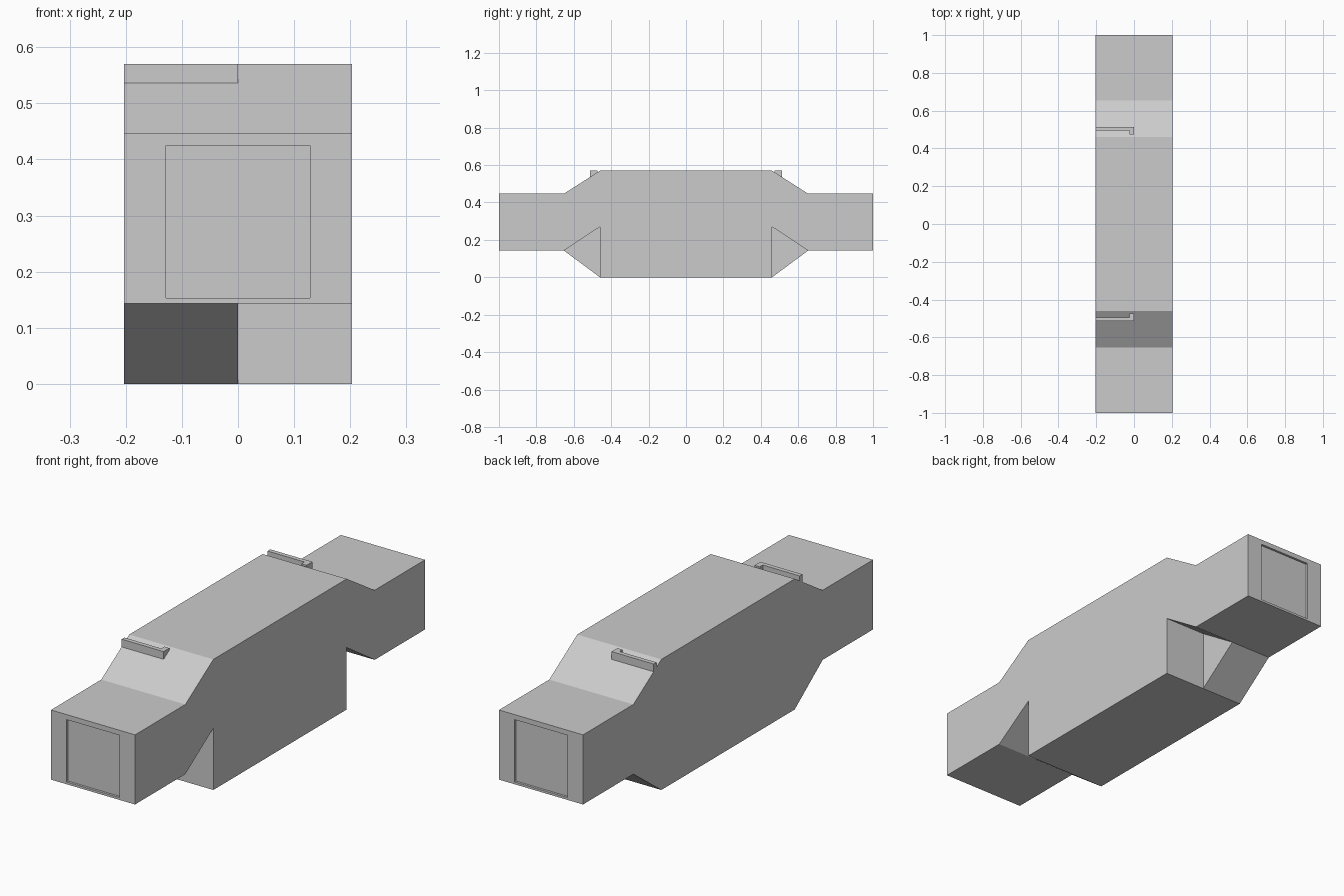
import bpy, bmesh

if "Cube" in bpy.data.objects:
    bpy.data.objects.remove(bpy.data.objects["Cube"])

W = 0.203                                  # half width
Y_IN, Y_OUT = 0.46, 0.653                  # slope start / end
TOP, END_TOP, END_BOT = 0.57, 0.447, 0.143


def slope_z(y):
    return TOP + (y - Y_IN) * (END_TOP - TOP) / (Y_OUT - Y_IN)


def prism(name, profile, x0, x1):
    """Extrude a side profile of (y, z) points from x0 to x1."""
    bm = bmesh.new()
    face = bm.faces.new([bm.verts.new((x0, y, z)) for y, z in profile])
    ext = bmesh.ops.extrude_face_region(bm, geom=[face])
    verts = [v for v in ext["geom"] if isinstance(v, bmesh.types.BMVert)]
    bmesh.ops.translate(bm, verts=verts, vec=(x1 - x0, 0, 0))
    bmesh.ops.recalc_face_normals(bm, faces=bm.faces)
    mesh = bpy.data.meshes.new(name)
    bm.to_mesh(mesh)
    bm.free()
    obj = bpy.data.objects.new(name, mesh)
    bpy.context.collection.objects.link(obj)
    return obj


def cut(target, cutter):
    cutter.hide_render = True
    cutter.hide_viewport = True
    mod = target.modifiers.new(cutter.name, 'BOOLEAN')
    mod.operation = 'DIFFERENCE'
    mod.solver = 'EXACT'
    mod.object = cutter


# Main body: symmetric stepped side profile
half = [(Y_IN, 0), (Y_OUT, END_BOT), (1, END_BOT),
        (1, END_TOP), (Y_OUT, END_TOP), (Y_IN, TOP)]
body = prism("body", half + [(-y, z) for y, z in reversed(half)], -W, W)

for s, end in ((-1, "front"), (1, "back")):
    # Notch under the right half of each slope
    notch = [(Y_OUT, END_BOT), (Y_IN, 0.27), (Y_IN, -0.1), (Y_OUT, -0.1)]
    cut(body, prism(end + "_notch_cutter", [(s * y, z) for y, z in notch], 0, 0.3))

    # Shallow recessed panel in the end face
    panel = [(0.99, 0.153), (1.1, 0.153), (1.1, 0.425), (0.99, 0.425)]
    cut(body, prism(end + "_panel_cutter", [(s * y, z) for y, z in panel], -0.128, 0.128))

    # L-shaped lip on the left half of the upper slope
    for part, a, b, x0 in (("rail", 0.494, 0.513, -W), ("rail_leg", 0.473, 0.494, -0.025)):
        lip = [(a, TOP), (a, slope_z(a)), (b, slope_z(b)), (b, TOP)]
        prism(end + "_" + part, [(s * y, z) for y, z in lip], x0, 0)
